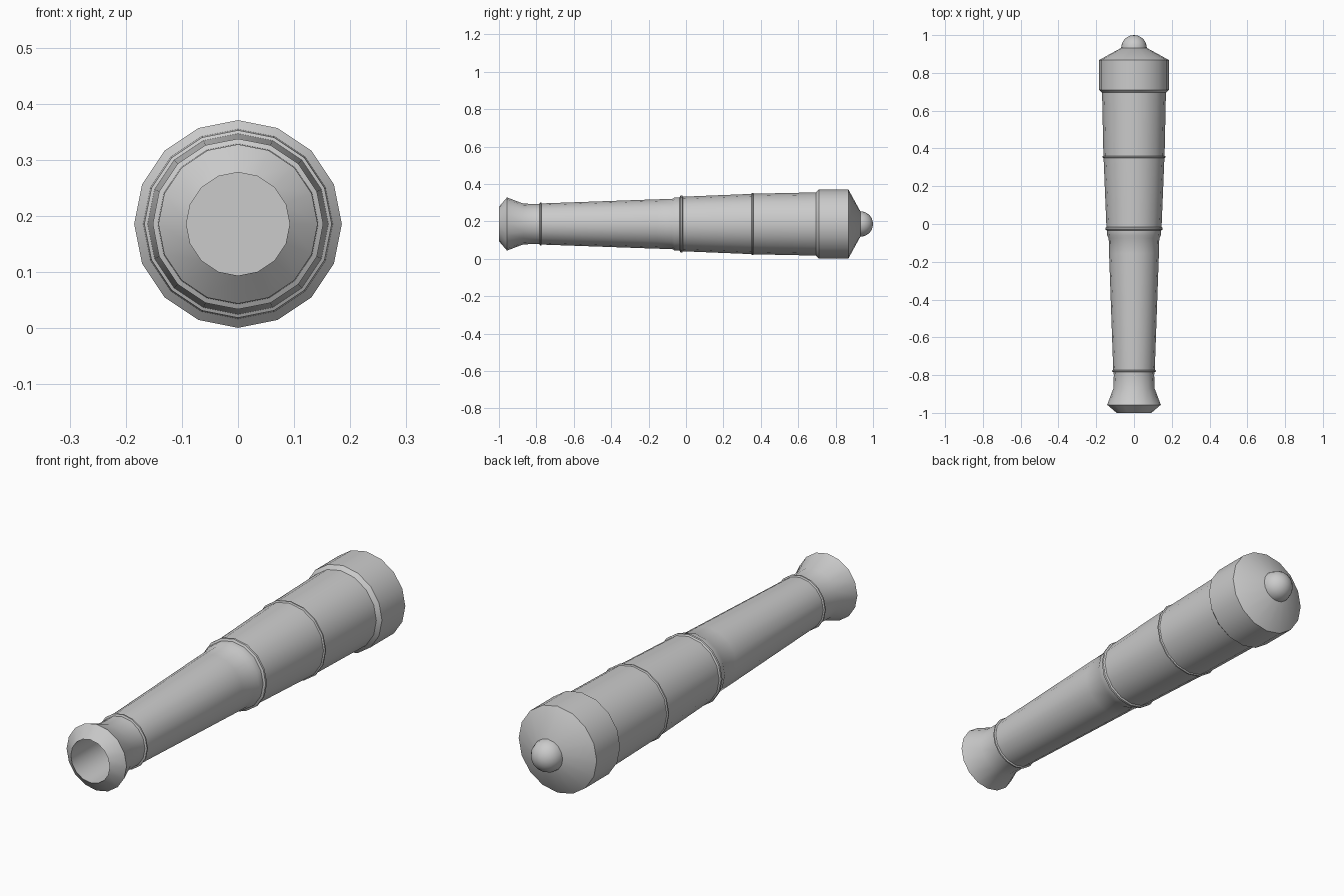
import bpy, bmesh, math

if "Cube" in bpy.data.objects:
    bpy.data.objects.remove(bpy.data.objects["Cube"])

SIDES = 16
AXIS_Z = 0.186


def lathe(name, profile):
    """Revolve (y, radius) points around the barrel axis, capping open ends."""
    bm = bmesh.new()
    rings = []
    for y, r in profile:
        if r == 0:
            rings.append([bm.verts.new((0, y, AXIS_Z))])
            continue
        rings.append([bm.verts.new((r * math.sin(2 * math.pi * i / SIDES), y,
                                    AXIS_Z + r * math.cos(2 * math.pi * i / SIDES)))
                      for i in range(SIDES)])
    for a, b in zip(rings, rings[1:]):
        for i in range(SIDES):
            j = (i + 1) % SIDES
            if len(a) == 1:
                bm.faces.new((a[0], b[j], b[i]))
            elif len(b) == 1:
                bm.faces.new((a[i], a[j], b[0]))
            else:
                bm.faces.new((a[i], a[j], b[j], b[i]))
    bmesh.ops.recalc_face_normals(bm, faces=bm.faces)
    mesh = bpy.data.meshes.new(name)
    bm.to_mesh(mesh)
    bm.free()
    obj = bpy.data.objects.new(name, mesh)
    bpy.context.collection.objects.link(obj)
    bpy.ops.object.select_all(action='DESELECT')
    obj.select_set(True)
    bpy.context.view_layer.objects.active = obj
    bpy.ops.object.shade_smooth_by_angle(angle=math.radians(30))
    return obj


def band(y, r, before, after, half=0.006):
    """Raised reinforcing ring on the barrel."""
    return [(y - half, before), (y - half * 0.5, r), (y + half * 0.5, r), (y + half, after)]


# Bore and flared muzzle
profile = [(-0.55, 0), (-0.55, 0.092), (-1.0, 0.092), (-0.957, 0.142),
           (-0.87, 0.109), (-0.80, 0.107)]
# Chase, stepped middle and reinforces
profile += band(-0.778, 0.116, 0.108, 0.110)
profile += [(-0.155, 0.132), (-0.075, 0.134), (-0.06, 0.142)]
profile += band(-0.025, 0.152, 0.143, 0.146, 0.009)
profile += band(0.355, 0.167, 0.161, 0.162)
# Breech and rear cone, closed under the knob
profile += [(0.695, 0.169), (0.71, 0.185), (0.868, 0.185), (0.932, 0.068), (0.932, 0)]
lathe("barrel", profile)

# Rounded knob behind the breech
knob = [(0.932 + 0.068 * math.sin(t * math.pi / 12), 0.068 * math.cos(t * math.pi / 12))
        for t in range(6)]
lathe("knob", [(0.925, 0.068)] + knob + [(1.0, 0)])
